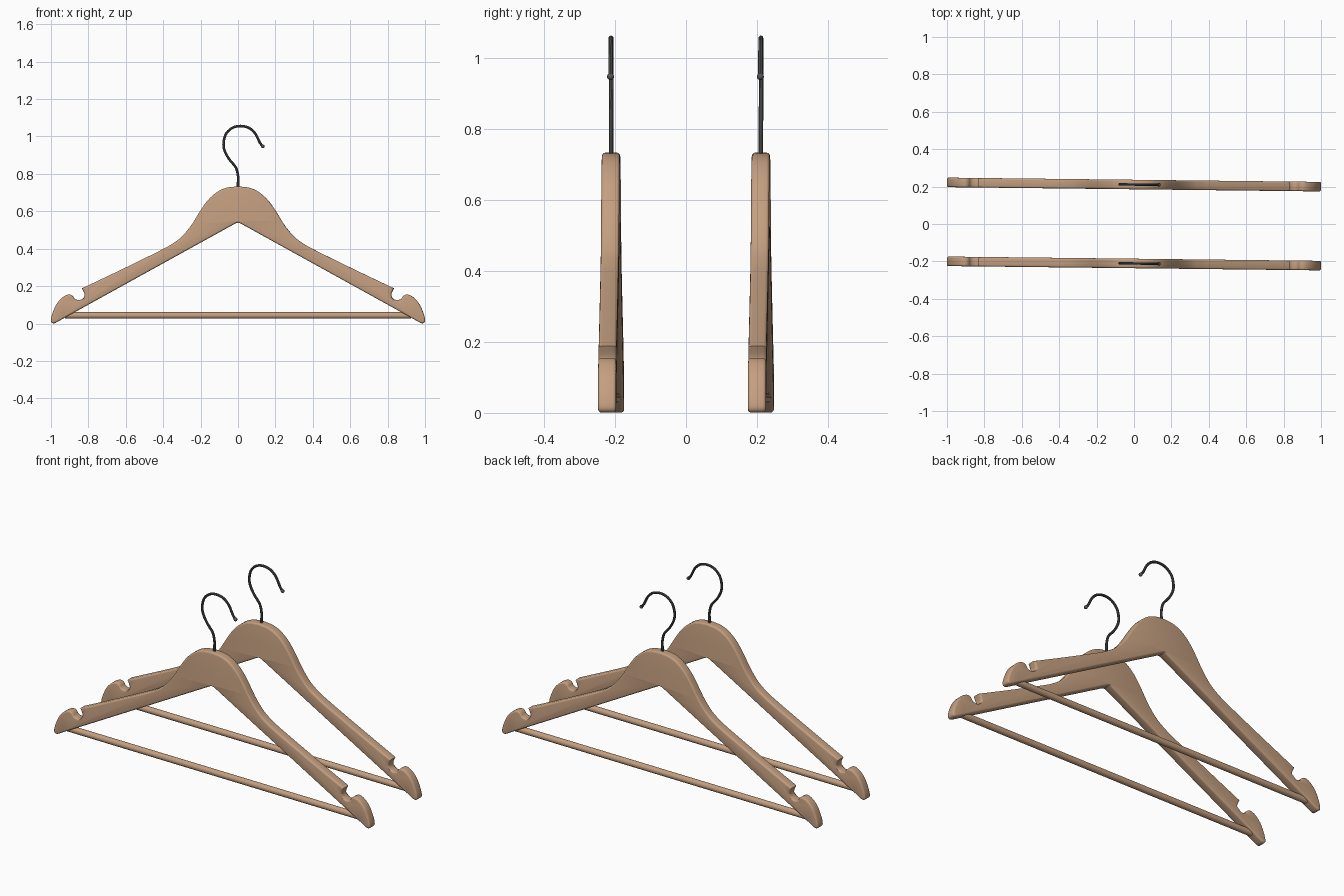
import bpy, bmesh, math
from mathutils import Vector
from mathutils.geometry import tessellate_polygon

if "Cube" in bpy.data.objects:
    bpy.data.objects.remove(bpy.data.objects["Cube"])

THICK = 0.051
ROUND = 0.009
TILT = -0.0115


def material(name, rgb):
    m = bpy.data.materials.new(name)
    m.diffuse_color = (*rgb, 1)
    m.use_nodes = True
    m.node_tree.nodes["Principled BSDF"].inputs["Base Color"].default_value = m.diffuse_color
    return m


wood = material("light wood", (0.55, 0.345, 0.215))
metal = material("dark metal", (0.09, 0.09, 0.095))


def smooth_path(pts, n=5):
    """Catmull-Rom curve through the points."""
    p = [Vector(q) for q in pts]
    p = [2 * p[0] - p[1]] + p + [2 * p[-1] - p[-2]]
    out = []
    for a, b, c, d in zip(p, p[1:], p[2:], p[3:]):
        for i in range(n):
            t = i / n
            out.append(0.5 * (2 * b + (c - a) * t + (2 * a - 5 * b + 4 * c - d) * t ** 2
                              + (3 * b - a - 3 * c + d) * t ** 3))
    return out + [p[-2]]


def finish(ob, mat, y):
    ob.data.materials.clear()
    ob.data.materials.append(mat)
    ob.location = (0, y, 0)
    ob.rotation_euler = (0, 0, TILT)
    bpy.ops.object.select_all(action='DESELECT')
    ob.select_set(True)
    bpy.context.view_layer.objects.active = ob
    bpy.ops.object.shade_smooth_by_angle(angle=math.radians(35))


def new_object(name, bm):
    me = bpy.data.meshes.new(name)
    bm.to_mesh(me)
    bm.free()
    ob = bpy.data.objects.new(name, me)
    bpy.context.collection.objects.link(ob)
    return ob


# right half of the outline, from top centre round to the underside peak
shoulder = [(0, .733), (.06, .726), (.11, .704), (.16, .66), (.203, .6), (.25, .525),
            (.3, .465), (.35, .427), (.42, .388), (.63, .285), (.834, .188)]
notch = [(.834, .188), (.823, .165), (.82, .148), (.831, .132), (.852, .125), (.873, .132),
         (.885, .148), (.905, .155), (.935, .142), (.968, .107), (.99, .06),
         (1.0, .025), (.998, .007), (.984, .001), (.965, .009), (.93, .029)]
under = [(.012, .536), (0, .54)]
half = smooth_path(shoulder)[:-1] + smooth_path(notch, 3) + [Vector(q) for q in under]
outline = half + [Vector((-q.x, q.y)) for q in reversed(half[1:-1])]


def inward(i):
    """Mitred inward direction at an outline corner (outline runs clockwise)."""
    a, b, c = outline[i - 1], outline[i], outline[(i + 1) % len(outline)]
    d1, d2 = (b - a).normalized(), (c - b).normalized()
    n1, n2 = Vector((d1.y, -d1.x)), Vector((d2.y, -d2.x))
    m = (n1 + n2).normalized()
    return m / max(m.dot(n1), 0.6)


def make_board(name, y):
    bm = bmesh.new()
    count = len(outline)
    dirs = [inward(i) for i in range(count)]
    # rings across the thickness: rounded front rim, flat side, rounded back rim
    steps = [math.radians(a) for a in (90, 60, 30, 0)]
    levels = [(ROUND * (1 - math.cos(a)), -(THICK / 2 - ROUND + ROUND * math.sin(a))) for a in steps]
    levels += [(d, -h) for d, h in reversed(levels)]
    rings = [[bm.verts.new((q.x + n.x * d, h, q.y + n.y * d)) for q, n in zip(outline, dirs)]
             for d, h in levels]
    for r, s in zip(rings, rings[1:]):
        for i in range(count):
            j = (i + 1) % count
            bm.faces.new((r[i], r[j], s[j], s[i]))
    # flat front and back
    for t in tessellate_polygon([[Vector((q.x, q.y, 0)) for q in outline]]):
        for r in (rings[0], rings[-1]):
            bm.faces.new([r[i] for i in t])
    bmesh.ops.recalc_face_normals(bm, faces=bm.faces)
    finish(new_object(name, bm), wood, y)


def make_bar(name, y):
    bm = bmesh.new()
    bmesh.ops.create_cone(bm, cap_ends=True, segments=24, radius1=.0175, radius2=.0175, depth=1.85)
    for v in bm.verts:
        v.co = (v.co.z, v.co.y, v.co.x + .043)
    bmesh.ops.recalc_face_normals(bm, faces=bm.faces)
    finish(new_object(name, bm), wood, y)


hook_pts = [(0, .70), (0, .75), (0, .79), (-.012, .835), (-.046, .877), (-.072, .925), (-.077, .968),
            (-.064, 1.014), (-.03, 1.046), (.014, 1.056), (.058, 1.046), (.09, 1.018),
            (.107, .987), (.118, .965), (.133, .947)]


def make_hook(name, y):
    # bent wire
    path = smooth_path(hook_pts)
    cu = bpy.data.curves.new(name, 'CURVE')
    cu.dimensions = '3D'
    cu.bevel_depth = .0068
    cu.bevel_resolution = 3
    cu.use_fill_caps = True
    sp = cu.splines.new('POLY')
    sp.points.add(len(path) - 1)
    for pt, q in zip(sp.points, path):
        pt.co = (q.x, 0, q.y, 1)
    ob = bpy.data.objects.new(name, cu)
    bpy.context.collection.objects.link(ob)
    bpy.ops.object.select_all(action='DESELECT')
    ob.select_set(True)
    bpy.context.view_layer.objects.active = ob
    bpy.ops.object.convert(target='MESH')
    finish(bpy.context.view_layer.objects.active, metal, y)
    # ball at the wire's end
    bm = bmesh.new()
    bmesh.ops.create_uvsphere(bm, u_segments=16, v_segments=10, radius=.0098)
    bmesh.ops.translate(bm, verts=bm.verts, vec=(.133, 0, .947))
    finish(new_object(name + "_tip", bm), metal, y)


for side, y in (("front", -.211), ("back", .211)):
    make_board(side + "_hanger_board", y)
    make_bar(side + "_trouser_bar", y)
    make_hook(side + "_hook", y)
